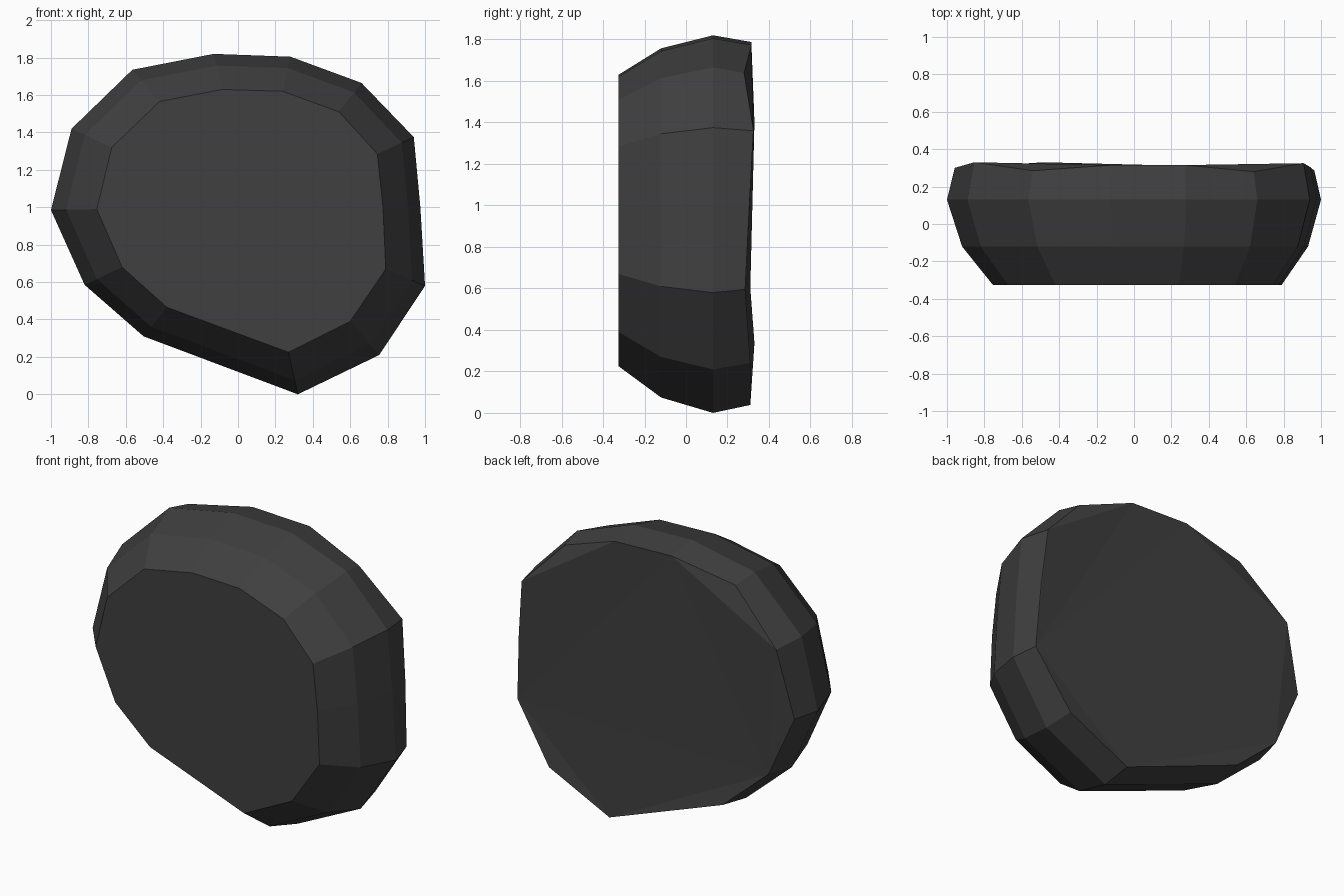
import bpy, bmesh

if "Cube" in bpy.data.objects:
    bpy.data.objects.remove(bpy.data.objects["Cube"])

# Outline stations: (max x, max z, front x, front z, back depth)
stations = [
    (0.32, 0.00, 0.27, 0.225, 0.31), (0.755, 0.21, 0.60, 0.39, 0.31),
    (1.00, 0.58, 0.79, 0.67, 0.285), (0.975, 1.00, 0.775, 1.00, 0.305),
    (0.94, 1.375, 0.745, 1.285, 0.325), (0.66, 1.665, 0.54, 1.51, 0.28),
    (0.28, 1.805, 0.24, 1.62, 0.315), (-0.13, 1.82, -0.085, 1.63, 0.315),
    (-0.565, 1.735, -0.42, 1.565, 0.285), (-0.89, 1.42, -0.675, 1.32, 0.33),
    (-1.00, 0.985, -0.755, 0.99, 0.30), (-0.82, 0.585, -0.62, 0.68, 0.31),
    (-0.505, 0.31, -0.38, 0.465, 0.33),
]

bm = bmesh.new()

# Four rings: flat front, rounded shoulder, widest line, uneven back rim
rings = [[], [], [], []]
for mx, mz, fx, fz, back in stations:
    for ring, t, y in zip(rings, (0, 0.67, 1, 0.83), (-0.325, -0.12, 0.13, back)):
        ring.append(bm.verts.new((fx + (mx - fx) * t, y, fz + (mz - fz) * t)))

# Side bands and end caps
n = len(stations)
for a, b in zip(rings, rings[1:]):
    for i in range(n):
        j = (i + 1) % n
        bm.faces.new((a[i], a[j], b[j], b[i]))
bm.faces.new(rings[0])
back_cap = bm.faces.new(rings[-1])
bmesh.ops.triangulate(bm, faces=[back_cap])
bmesh.ops.recalc_face_normals(bm, faces=bm.faces)

mesh = bpy.data.meshes.new("flat_stone")
bm.to_mesh(mesh)
bm.free()

# Single dark stone colour
stone = bpy.data.materials.new("dark_grey_stone")
stone.diffuse_color = (0.05, 0.05, 0.05, 1)
stone.use_nodes = True
stone.node_tree.nodes["Principled BSDF"].inputs["Base Color"].default_value = stone.diffuse_color
mesh.materials.append(stone)
obj = bpy.data.objects.new("flat_stone", mesh)
bpy.context.collection.objects.link(obj)
